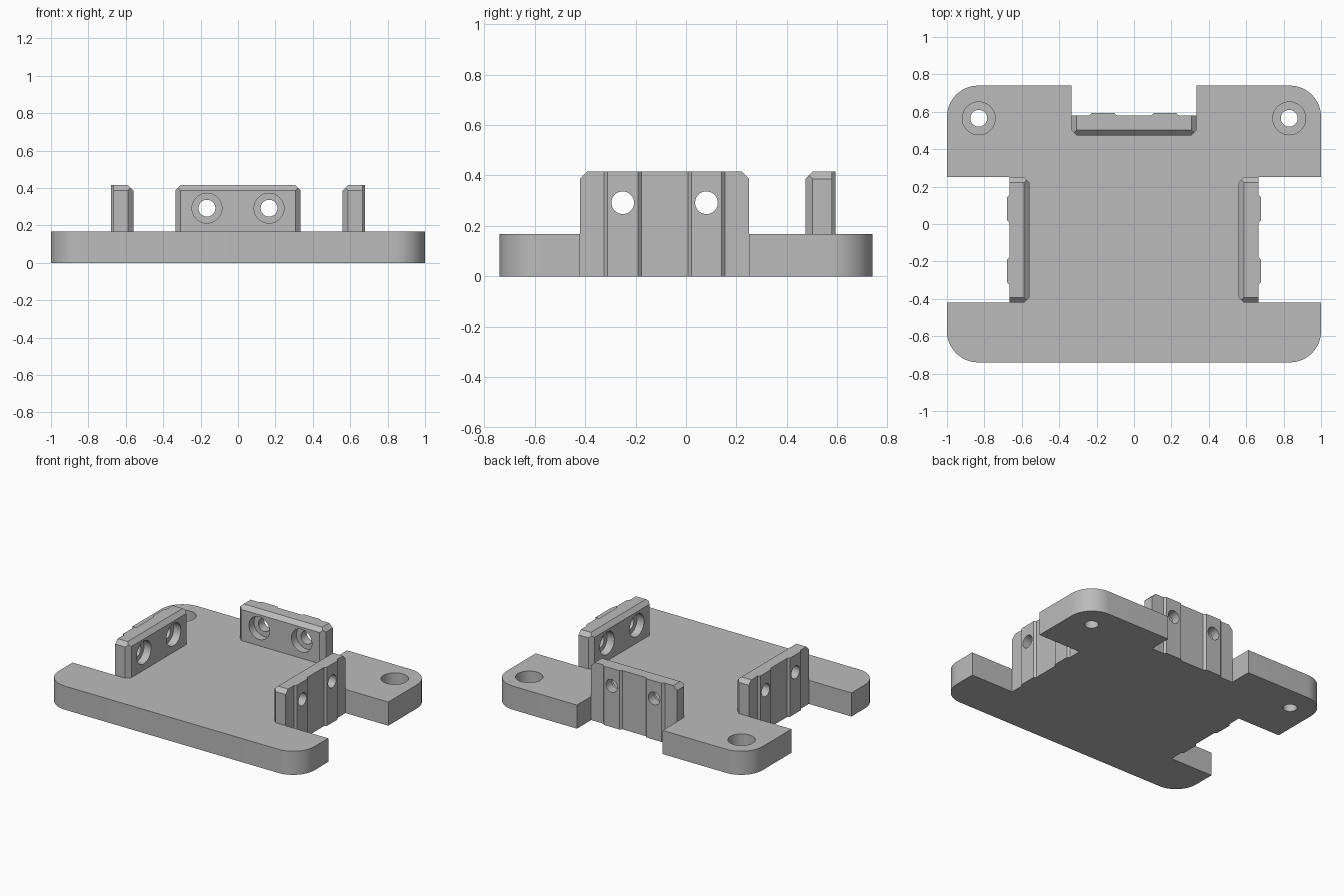
import bpy
import bmesh
from math import cos, sin, pi, radians
from mathutils import Matrix, Vector

cube = bpy.data.objects.get("Cube")
if cube:
    bpy.data.objects.remove(cube, do_unlink=True)

# Main sizes
PLATE_H, TOP = 0.167, 0.415
HALF_X, HALF_Y, CORNER = 1.0, 0.74, 0.167
TAB_HALF, TAB_THICK, CHAMFER, RIB = 0.335, 0.106, 0.028, 0.014
HOLE_R = 0.045

# Tab frames: local x runs along the tab, local y points outward
REAR = Matrix.Translation((0, 0.58, 0))
LEFT = Matrix.Translation((0.666, -0.085, 0)) @ Matrix.Rotation(-pi / 2, 4, 'Z')
RIGHT = Matrix.Translation((-0.666, -0.085, 0)) @ Matrix.Rotation(pi / 2, 4, 'Z')

grey = bpy.data.materials.new("light_grey")
grey.use_nodes = True
grey.diffuse_color = (0.5, 0.5, 0.5, 1)
grey.node_tree.nodes["Principled BSDF"].inputs["Base Color"].default_value = (0.5, 0.5, 0.5, 1)


def finish(bm, name):
    bmesh.ops.recalc_face_normals(bm, faces=bm.faces[:])
    mesh = bpy.data.meshes.new(name)
    bm.to_mesh(mesh)
    bm.free()
    mesh.materials.append(grey)
    obj = bpy.data.objects.new(name, mesh)
    bpy.context.collection.objects.link(obj)
    return obj


def prism(outline, z0, z1):
    bm = bmesh.new()
    face = bm.faces.new([bm.verts.new((x, y, z0)) for x, y in outline])
    top = bmesh.ops.extrude_face_region(bm, geom=[face])["geom"]
    verts = [g for g in top if isinstance(g, bmesh.types.BMVert)]
    bmesh.ops.translate(bm, verts=verts, vec=(0, 0, z1 - z0))
    return bm


def activate(obj):
    bpy.ops.object.select_all(action='DESELECT')
    obj.select_set(True)
    bpy.context.view_layer.objects.active = obj


def drill(obj, centre, axis, big_r, floor, through):
    """Counterbored hole: axis points out of the wide mouth at centre."""
    profile = [(HOLE_R, -through), (HOLE_R, -floor), (big_r, -floor), (big_r, 0.05)]
    bm = bmesh.new()
    n = 40
    rings = [[bm.verts.new((r * cos(2 * pi * i / n), r * sin(2 * pi * i / n), z))
              for i in range(n)] for r, z in profile]
    for a, b in zip(rings, rings[1:]):
        for i in range(n):
            j = (i + 1) % n
            bm.faces.new((a[i], a[j], b[j], b[i]))
    bm.faces.new(rings[0])
    bm.faces.new(rings[-1])
    turn = Vector(axis).to_track_quat('Z', 'Y').to_matrix().to_4x4()
    bm.transform(Matrix.Translation(centre) @ turn)
    cutter = finish(bm, "hole_cutter")
    cutter.hide_render = True
    activate(obj)
    mod = obj.modifiers.new("hole", 'BOOLEAN')
    mod.operation, mod.solver, mod.object = 'DIFFERENCE', 'EXACT', cutter
    bpy.ops.object.modifier_apply(modifier=mod.name)
    bpy.data.objects.remove(cutter, do_unlink=True)


def smooth(obj):
    activate(obj)
    bpy.ops.object.shade_smooth_by_angle(angle=radians(30))


# Outer edge of a tab with its two vertical ribs, from +x to -x
half = [(TAB_HALF, 0), (0.24, 0), (0.226, RIB), (0.106, RIB), (0.092, 0)]
ribbed = half + [(-x, y) for x, y in reversed(half)]


def place(points, frame):
    return [tuple(frame @ Vector((x, y, 0)))[:2] for x, y in points]


def arc(cx, cy, start):
    return [(cx + CORNER * cos(start + pi / 2 * i / 12),
             cy + CORNER * sin(start + pi / 2 * i / 12)) for i in range(13)]


# Base plate: half outline, mirrored
cx, cy = HALF_X - CORNER, HALF_Y - CORNER
side = arc(cx, -cy, -pi / 2) + [(HALF_X, -0.085 - TAB_HALF)]
side += place(ribbed, LEFT) + [(HALF_X, -0.085 + TAB_HALF)]
side += arc(cx, cy, 0) + [(TAB_HALF, HALF_Y)] + place(half, REAR)
plate = finish(prism(side + [(-x, y) for x, y in reversed(side)], 0, PLATE_H), "base_plate")
for sx in (-1, 1):
    drill(plate, (sx * 0.83, 0.565, PLATE_H), (0, 0, 1), 0.088, 0.09, 0.3)
smooth(plate)


# Upright tabs: chamfered inner and top edges, two counterbored holes
def make_tab(name, frame):
    bm = prism(ribbed + [(-TAB_HALF, -TAB_THICK), (TAB_HALF, -TAB_THICK)], PLATE_H, TOP)
    cuts = [((0, -TAB_THICK, TOP - CHAMFER), (0, -1, 1))]
    for s in (-1, 1):
        cuts.append(((s * TAB_HALF, 0, TOP - CHAMFER), (s, 0, 1)))
        cuts.append(((s * TAB_HALF, CHAMFER - TAB_THICK, 0), (s, -1, 0)))
    for point, normal in cuts:
        bmesh.ops.bisect_plane(bm, geom=bm.verts[:] + bm.edges[:] + bm.faces[:], dist=1e-5,
                               plane_co=point, plane_no=normal, clear_outer=True)
        bmesh.ops.holes_fill(bm, edges=[e for e in bm.edges if e.is_boundary], sides=0)
    tab = finish(bm, name)
    for s in (-1, 1):
        drill(tab, (s * 0.166, -TAB_THICK, 0.292), (0, -1, 0), 0.08, 0.055, 0.3)
    tab.data.transform(frame)
    smooth(tab)


for tab_name, tab_frame in (("rear_tab", REAR), ("left_tab", LEFT), ("right_tab", RIGHT)):
    make_tab(tab_name, tab_frame)
